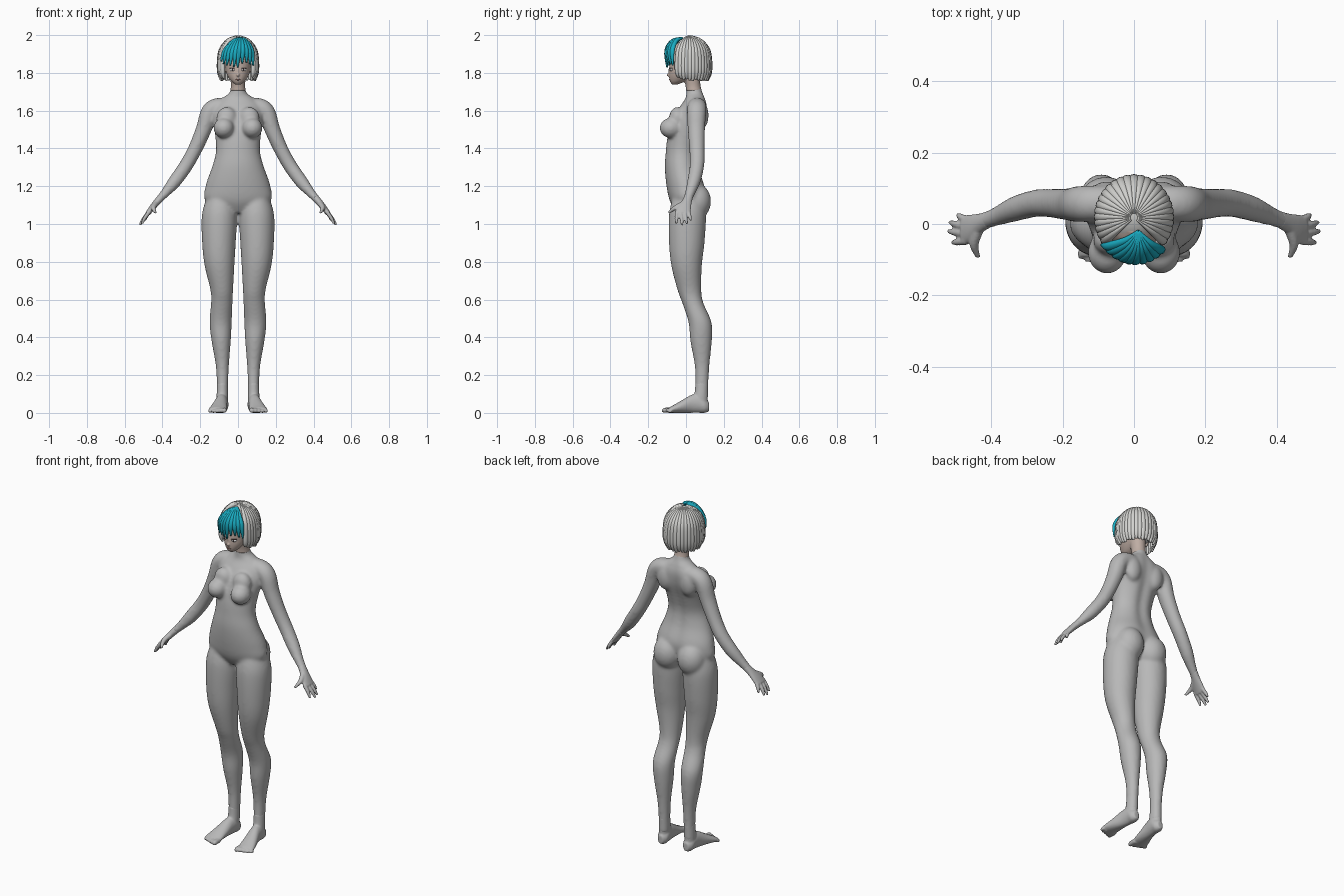
import bpy, bmesh, math
from mathutils import Vector, Matrix

cube = bpy.data.objects.get("Cube")
if cube:
    bpy.data.objects.remove(cube, do_unlink=True)

X, Y, Z = Vector((1, 0, 0)), Vector((0, 1, 0)), Vector((0, 0, 1))


def material(name, red, green, blue):
    mat = bpy.data.materials.new(name)
    mat.use_nodes = True
    mat.diffuse_color = (red, green, blue, 1)
    shader = next(n for n in mat.node_tree.nodes if n.type == 'BSDF_PRINCIPLED')
    shader.inputs["Base Color"].default_value = (red, green, blue, 1)
    shader.inputs["Roughness"].default_value = 0.7
    return mat


body_grey = material("body grey", .48, .48, .48)
face_skin = material("face skin", .52, .42, .37)
hair_grey = material("hair light grey", .65, .65, .63)
hair_cyan = material("hair cyan", .01, .42, .55)
lip_rose = material("lip rose", .38, .2, .18)
eye_white = material("eye white", .7, .7, .7)
lash_dark = material("lash dark", .06, .04, .04)


def spline(stations, steps):
    """Catmull-Rom interpolation through stations of (x, y, z, a, b)."""
    rows = [Vector(s) for s in stations]
    result = []
    for i in range(len(rows) - 1):
        before, start = rows[max(i - 1, 0)], rows[i]
        end, after = rows[i + 1], rows[min(i + 2, len(rows) - 1)]
        for k in range(steps):
            t = k / steps
            result.append(start + (end - before) * (t / 2)
                          + (before * 2 - start * 5 + end * 4 - after) * (t * t / 2)
                          + (start * 3 - before - end * 3 + after) * (t ** 3 / 2))
    result.append(rows[-1])
    return result


def loft(bm, stations, side=X, up=None, mirror=False, sides=24, steps=5, groove=0):
    """Closed tube of elliptical sections; 'groove' dents the far side."""
    rows = spline(stations, steps)
    centres = [Vector(r[:3]) for r in rows]
    for sign in ((1, -1) if mirror else (1,)):
        rings = []
        for i, row in enumerate(rows):
            last = len(rows) - 1
            tangent = (centres[min(i + 1, last)] - centres[max(i - 1, 0)]).normalized()
            lift = up or tangent.cross(side).normalized()
            fade = groove * math.sin(math.pi * i / last)
            ring = []
            for k in range(sides):
                c, s = (f(math.tau * k / sides) for f in (math.cos, math.sin))
                dent = 1 - fade * math.exp(-(c / .25) ** 2) if s > 0 else 1
                p = centres[i] + side * (c * max(row[3], .001)) + lift * (s * dent * max(row[4], .001))
                ring.append(bm.verts.new((p.x * sign, p.y, p.z)))
            rings.append(ring)
        for low, high in zip(rings, rings[1:]):
            for k in range(sides):
                n = (k + 1) % sides
                bm.faces.new((low[k], low[n], high[n], high[k]))
        bm.faces.new(rings[0])
        bm.faces.new(rings[-1])


def ball(bm, centre, size, mirror=False, turn=0):
    for sign in ((1, -1) if mirror else (1,)):
        place = Matrix.Translation((centre[0] * sign, centre[1], centre[2]))
        place = place @ Matrix.Rotation(turn * sign, 4, 'Z') @ Matrix.Diagonal((*size, 1))
        bmesh.ops.create_uvsphere(bm, u_segments=24, v_segments=14, radius=1, matrix=place)


def finish(name, bm, mat, voxel=0, smoothing=0):
    bmesh.ops.recalc_face_normals(bm, faces=bm.faces)
    for face in bm.faces:
        face.smooth = True
    mesh = bpy.data.meshes.new(name)
    bm.to_mesh(mesh)
    bm.free()
    mesh.materials.append(mat)
    obj = bpy.data.objects.new(name, mesh)
    bpy.context.collection.objects.link(obj)
    if voxel:
        remesh = obj.modifiers.new("Fuse", 'REMESH')
        remesh.mode = 'VOXEL'
        remesh.voxel_size = voxel
        remesh.use_smooth_shade = True
        soften = obj.modifiers.new("Soften", 'SMOOTH')
        soften.factor = .5
        soften.iterations = smoothing
    return obj


# Torso, limbs and soft masses fused into one skin
bm = bmesh.new()
torso = [(0, 0, 1.06, .05, .05), (0, 0, 1.12, .17, .085), (0, 0, 1.2, .172, .103),
         (0, -.02, 1.3, .138, .092), (0, -.022, 1.38, .117, .085), (0, -.008, 1.46, .12, .09),
         (0, .02, 1.55, .132, .092), (0, .042, 1.62, .125, .075), (0, .05, 1.665, .085, .053),
         (0, .045, 1.695, .045, .044), (0, .04, 1.73, .037, .038)]
loft(bm, torso, up=Y, sides=48, groove=.16)
leg = [(.095, .01, 1.14, .07, .08), (.098, .008, 1.05, .093, .098), (.101, .004, .9, .089, .094),
       (.098, .003, .78, .079, .081), (.086, .018, .65, .06, .063), (.086, .037, .58, .057, .056),
       (.092, .074, .48, .059, .061), (.089, .08, .38, .051, .057), (.083, .085, .25, .035, .039),
       (.082, .084, .15, .03, .035), (.083, .082, .07, .03, .036)]
loft(bm, leg, up=Y, mirror=True, sides=32)
arm = [(.04, .06, 1.625, .045, .04), (.11, .058, 1.622, .05, .045), (.152, .056, 1.59, .051, .046),
       (.182, .055, 1.5, .046, .042), (.228, .058, 1.395, .041, .038), (.275, .058, 1.31, .039, .037),
       (.335, .042, 1.225, .036, .035), (.385, .022, 1.165, .028, .025), (.428, .005, 1.118, .024, .018)]
loft(bm, arm, side=Y, mirror=True)
ball(bm, (.075, -.08, 1.508), (.055, .06, .054), True)
ball(bm, (.06, -.045, 1.56), (.055, .045, .06), True)
ball(bm, (.078, .055, 1.12), (.08, .078, .095), True)
ball(bm, (.075, .082, 1.575), (.05, .038, .075), True)
finish("body", bm, body_grey, .008, 12)

# Hands with four fingers and a thumb
bm = bmesh.new()
palm = [(.405, .014, 1.143, .024, .02), (.43, .002, 1.115, .028, .018),
        (.455, -.012, 1.085, .039, .016), (.478, -.018, 1.055, .042, .013)]
loft(bm, palm, side=Y, mirror=True)
tips = [(.493, .026, 1.018), (.516, .005, 1.0), (.52, -.02, .994), (.508, -.052, 1.002)]
for number, tip in enumerate(tips):
    base = Vector((.468, .012 - number * .02, 1.067))
    tip = Vector(tip)
    middle = base.lerp(tip, .55) + X * .004
    loft(bm, [(*base, .011, .011), (*middle, .01, .01), (*tip, .006, .006)], side=Y, mirror=True, sides=12)
thumb = [(.437, -.02, 1.105, .016, .015), (.448, -.058, 1.085, .013, .012), (.437, -.093, 1.06, .007, .007)]
loft(bm, thumb, side=X, mirror=True, sides=12)
finish("hands", bm, body_grey, .004, 4)

# Feet and toes
bm = bmesh.new()
foot = [(.083, .122, .032, .016, .024), (.083, .1, .037, .031, .037), (.084, .07, .05, .033, .05),
        (.089, .03, .048, .034, .048), (.098, -.02, .034, .041, .034),
        (.106, -.065, .021, .047, .021), (.11, -.09, .015, .045, .014)]
loft(bm, foot, up=Z, mirror=True)
loft(bm, [(.082, .084, .16, .029, .034), (.083, .08, .1, .03, .036), (.084, .07, .05, .03, .045)],
     up=Y, mirror=True)
for number in range(5):
    x, size = .073 + .019 * number, .014 - .0012 * number
    reach = -.127 + .007 * number
    loft(bm, [(x, -.075, size, size, size), (x, reach + .014, size, size, size),
              (x, reach, size * .8, size * .6, size * .6)], up=Z, mirror=True, sides=12)
finish("feet", bm, body_grey, .005, 4)

# Head, neck and nose
bm = bmesh.new()
skull = [(0, -.06, 1.738, .013, .012), (0, -.045, 1.755, .035, .04), (0, -.025, 1.785, .056, .065),
         (0, -.004, 1.82, .068, .085), (0, .012, 1.88, .078, .095),
         (0, .015, 1.94, .066, .078), (0, .015, 1.972, .03, .04)]
loft(bm, skull, up=Y, sides=32)
loft(bm, [(0, .042, 1.705, .041, .042), (0, .036, 1.74, .038, .04), (0, .025, 1.82, .045, .05)], up=Y)
ball(bm, (0, -.09, 1.789), (.009, .013, .009))
ball(bm, (0, -.085, 1.805), (.006, .009, .024))
ball(bm, (.072, .015, 1.82), (.008, .018, .026), True)
finish("head", bm, face_skin, .004, 3)

# Eyes, lashes and lips
for name, centre, size, mat in (
        ("eyes", (.031, -.079, 1.816), (.014, .005, .007), eye_white),
        ("irises", (.029, -.082, 1.816), (.006, .004, .0065), lash_dark),
        ("lashes", (.031, -.08, 1.824), (.016, .006, .002), lash_dark),
        ("lips", (0, -.083, 1.765), (.013, .008, .005), lip_rose)):
    bm = bmesh.new()
    paired = name != "lips"
    ball(bm, centre, size, paired, math.radians(30) if paired else 0)
    finish(name, bm, mat)

# Bob hair: inner cap and a fan of strands from the crown
bm = bmesh.new()
ball(bm, (0, .032, 1.885), (.094, .1, .103))
strands = 27
for number in range(strands):
    turn = math.radians(-128 + 256 * number / (strands - 1))
    out = Vector((math.sin(turn), math.cos(turn), 0))
    reach = 1 / math.hypot(out.x / .1, out.y / .109)
    crown = Vector((0, .018, 1.875))
    hem = 1.757 + (number % 3) * .004 + .02 * max(0, -out.y)
    path = []
    for angle, width in ((6, .003), (32, .008), (62, .013), (90, .0145)):
        a = math.radians(angle)
        path.append((*(crown + out * (reach * math.sin(a)) + Z * (.113 * math.cos(a))), width, .011))
    path.append((*(crown.xy + out.xy * reach), 1.805, .014, .011))
    path.append((*(crown.xy + out.xy * (reach * .9)), hem, .006, .005))
    loft(bm, path, side=Vector((out.y, -out.x, 0)), sides=12, steps=4)
finish("bob_hair", bm, hair_grey)

# Swept fringe
bm = bmesh.new()
ends = [(-.09, 1.862), (-.077, 1.848), (-.06, 1.84), (-.042, 1.838), (-.022, 1.832),
        (-.002, 1.828), (.022, 1.85), (.045, 1.855), (.064, 1.845), (.08, 1.838)]
for x, z in ends:
    front = .008 - .112 * math.sqrt(1 - (x / .116) ** 2)
    path = [(.012, -.02, 1.985, .004, .006), (.012 + x * .4, -.02 + .62 * (front + .02), 1.968, .01, .011),
            (x * .85 + .006, front, 1.915, .014, .011), (x, front + .004, z, .004, .004)]
    side = Vector((-front, x, 0)).normalized()
    loft(bm, path, side=side, sides=12)
finish("fringe", bm, hair_cyan)
